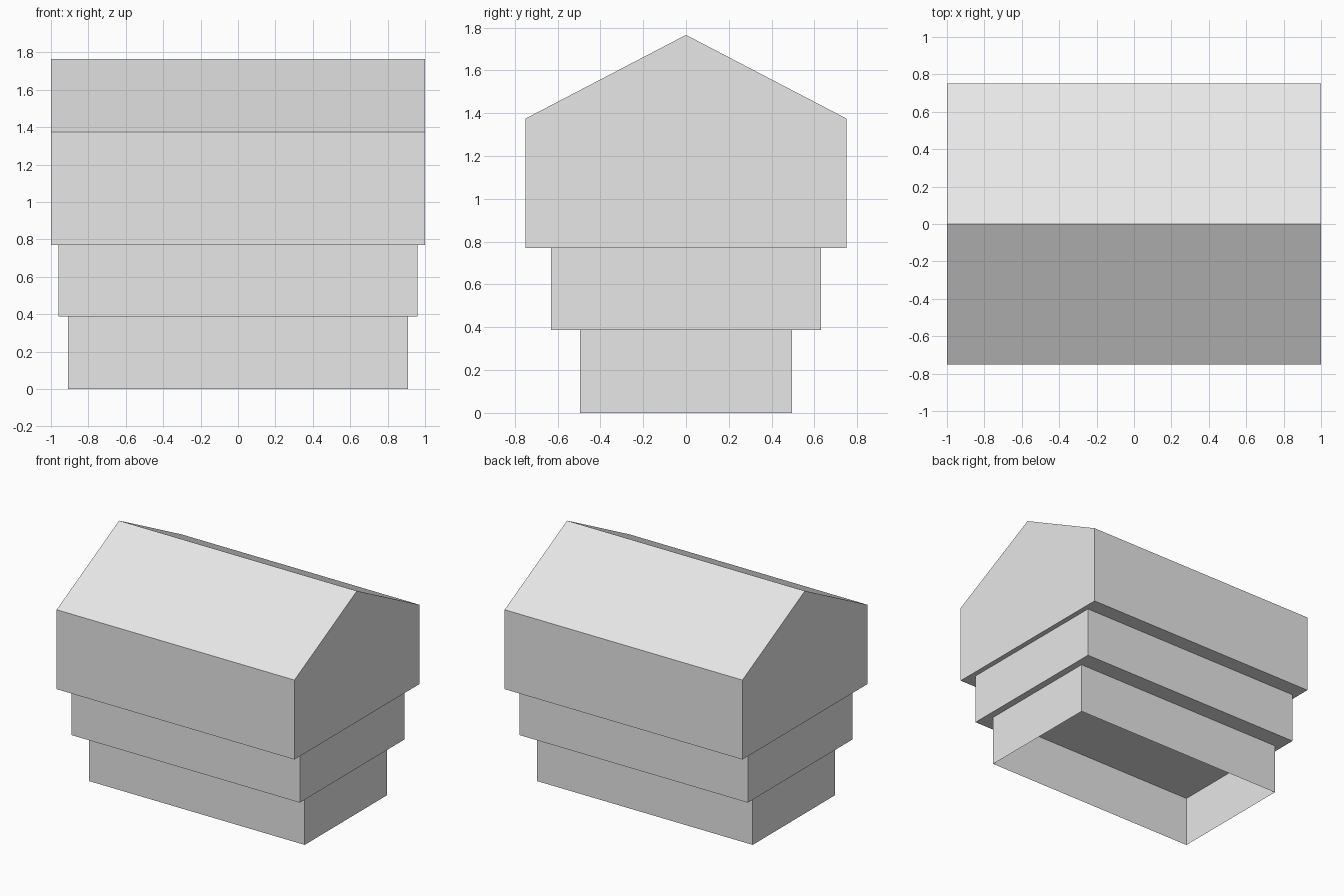
import bpy
import bmesh

cube = bpy.data.objects.get("Cube")
if cube:
    bpy.data.objects.remove(cube, do_unlink=True)

grey = bpy.data.materials.new("light_grey")
grey.use_nodes = True
grey.diffuse_color = (0.8, 0.8, 0.8, 1)
grey.node_tree.nodes["Principled BSDF"].inputs["Base Color"].default_value = (0.8, 0.8, 0.8, 1)


def extrude_profile(name, half_length, profile, open_bottom=False):
    """Extrude a (y, z) outline along x; the first edge is the underside."""
    bm = bmesh.new()
    ends = [[bm.verts.new((x, y, z)) for y, z in profile]
            for x in (-half_length, half_length)]
    bm.faces.new(ends[0])
    bm.faces.new(ends[1])
    count = len(profile)
    for i in range(1 if open_bottom else 0, count):
        j = (i + 1) % count
        bm.faces.new((ends[0][i], ends[0][j], ends[1][j], ends[1][i]))
    bmesh.ops.recalc_face_normals(bm, faces=bm.faces)
    mesh = bpy.data.meshes.new(name)
    bm.to_mesh(mesh)
    bm.free()
    mesh.materials.append(grey)
    obj = bpy.data.objects.new(name, mesh)
    bpy.context.collection.objects.link(obj)
    return obj


def block(half_width, bottom, top):
    return [(-half_width, bottom), (half_width, bottom),
            (half_width, top), (-half_width, top)]


# Stepped tiers, the lowest hollow and open underneath
low, mid, eave, ridge = 0.387, 0.771, 1.375, 1.766
extrude_profile("lower_tier", 0.908, block(0.495, 0, low), open_bottom=True)
extrude_profile("middle_tier", 0.961, block(0.63, low, mid))

# Upper storey with gable roof
gable = block(0.75, mid, eave)
gable.insert(3, (0, ridge))
extrude_profile("gabled_upper_storey", 1.0, gable)
